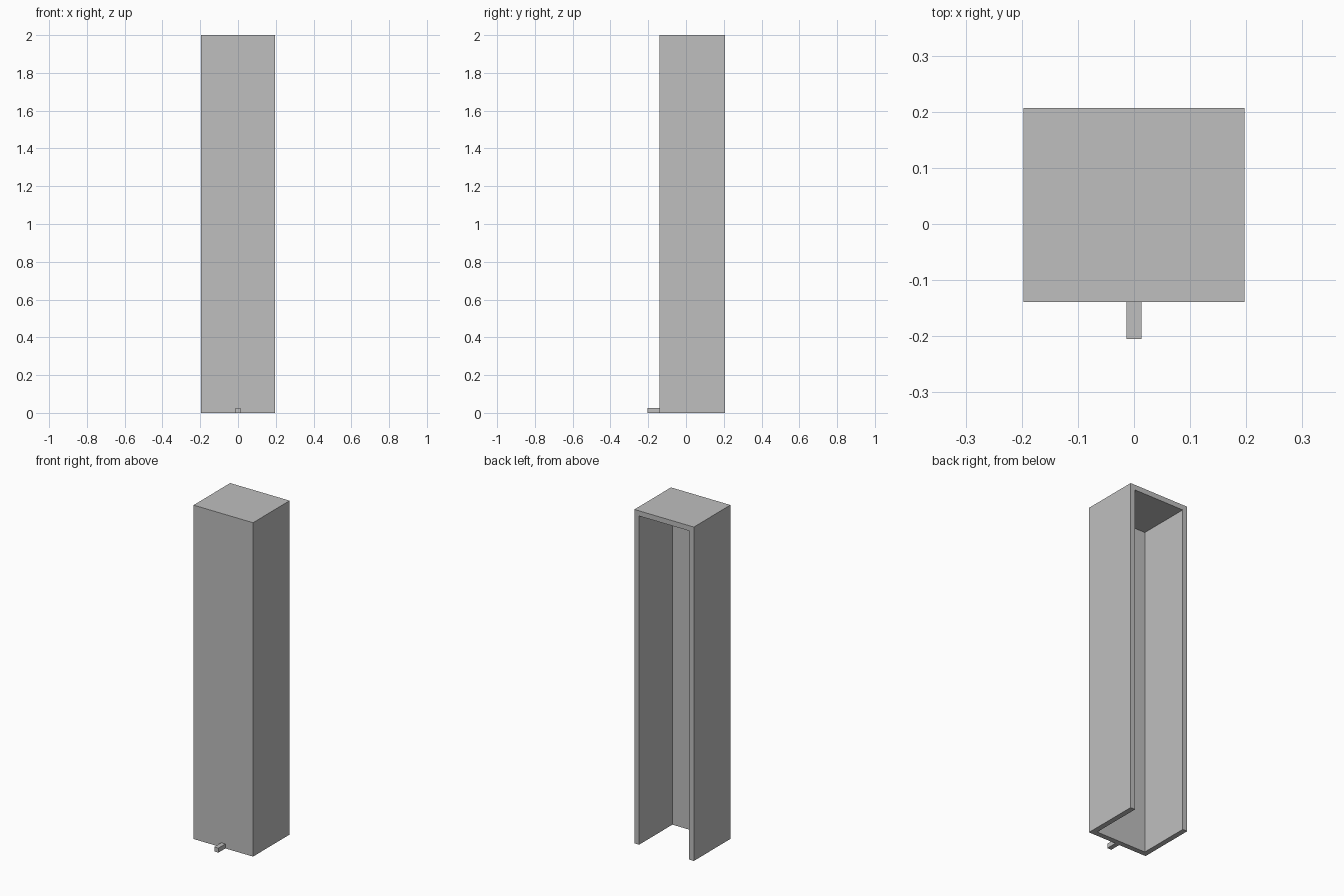
import bpy
import bmesh

cube = bpy.data.objects.get("Cube")
if cube:
    bpy.data.objects.remove(cube, do_unlink=True)

# Single plain grey
grey = bpy.data.materials.new("light grey")
grey.use_nodes = True
GREY = (0.52, 0.52, 0.52, 1)
grey.diffuse_color = GREY
grey.node_tree.nodes["Principled BSDF"].inputs["Base Color"].default_value = GREY

HALF_WIDTH = 0.197
FRONT, BACK = -0.139, 0.207
HEIGHT, WALL = 2.0, 0.031


def box(bm, low, high):
    """Add a box spanning two opposite corners."""
    verts = bmesh.ops.create_cube(bm, size=1)["verts"]
    for v in verts:
        v.co = [a + (c + 0.5) * (b - a) for c, a, b in zip(v.co, low, high)]


def add_object(name, bm):
    mesh = bpy.data.meshes.new(name)
    bm.to_mesh(mesh)
    bm.free()
    mesh.materials.append(grey)
    obj = bpy.data.objects.new(name, mesh)
    bpy.context.collection.objects.link(obj)


# Housing: a shell open at the back and the bottom
bm = bmesh.new()
box(bm, (-HALF_WIDTH, FRONT, 0), (HALF_WIDTH, BACK, HEIGHT))
bm.normal_update()
open_faces = [f for f in bm.faces if f.normal.y > 0.9 or f.normal.z < -0.9]
bmesh.ops.delete(bm, geom=open_faces, context="FACES")

# Inner skin: the same shell, moved in by the wall thickness and flipped
outer_rim = [e for e in bm.edges if e.is_boundary]
copy = bmesh.ops.duplicate(bm, geom=bm.verts[:] + bm.edges[:] + bm.faces[:])
inner = [g for g in copy["geom"] if isinstance(g, bmesh.types.BMVert)]
for v in inner:
    v.co.x += -WALL if v.co.x > 0 else WALL
    if v.co.y < 0:
        v.co.y += WALL
    if v.co.z > 1:
        v.co.z -= WALL

# Rim joining the two skins
for e in outer_rim:
    twin = copy["vert_map"]
    a, b = e.verts
    bm.faces.new((a, b, twin[b], twin[a]))
bmesh.ops.recalc_face_normals(bm, faces=bm.faces)
add_object("housing", bm)

# Small square peg at the foot of the front wall
bm = bmesh.new()
box(bm, (-0.0135, -0.205, 0), (0.0135, FRONT, 0.027))
add_object("front_peg", bm)
